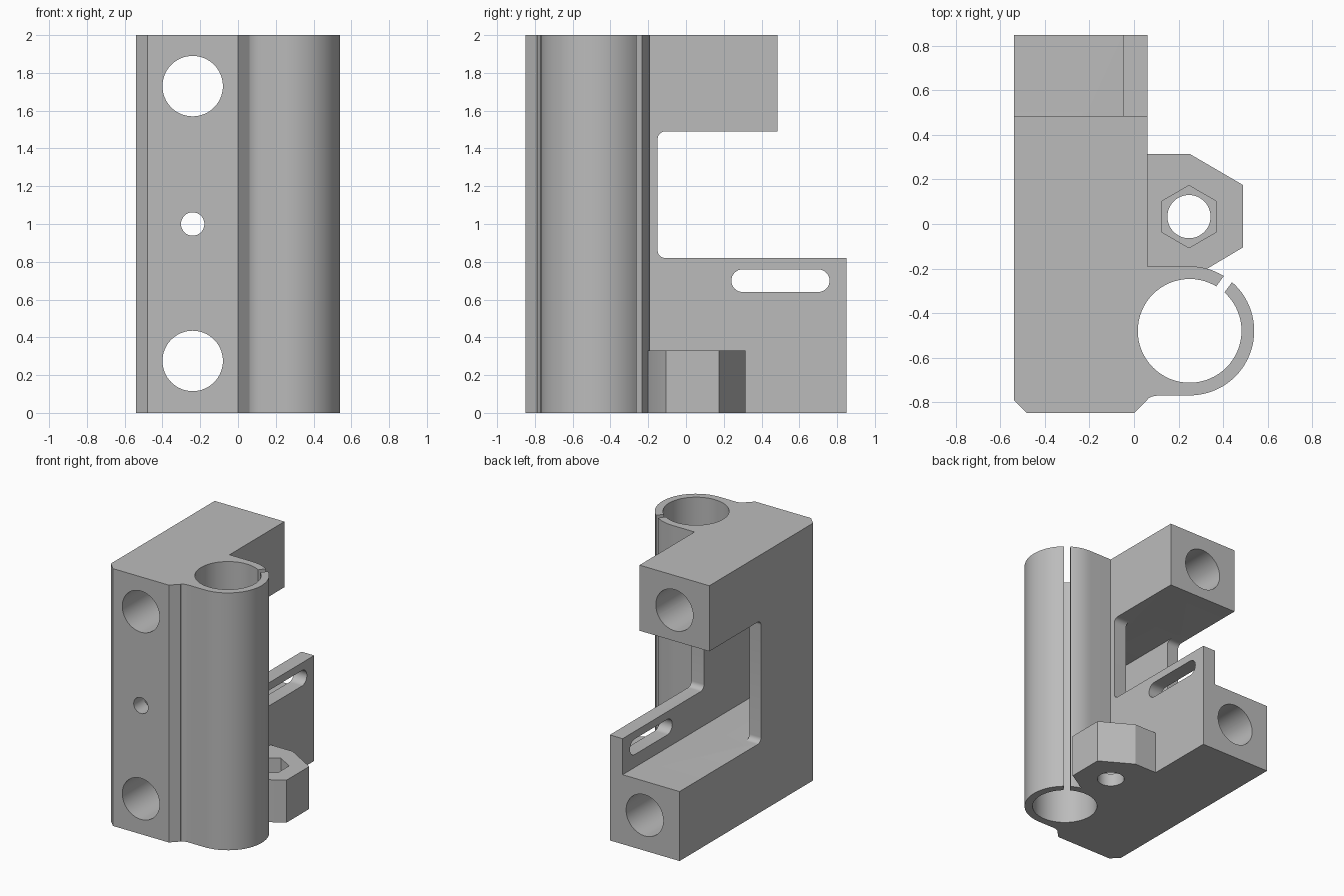
import bpy, bmesh
from math import sin, cos, radians

if "Cube" in bpy.data.objects:
    bpy.data.objects.remove(bpy.data.objects["Cube"], do_unlink=True)

grey = bpy.data.materials.new("plain_grey")
grey.use_nodes = True
grey.diffuse_color = (0.5, 0.5, 0.5, 1)
grey.node_tree.nodes["Principled BSDF"].inputs["Base Color"].default_value = (0.5, 0.5, 0.5, 1)

AXES = {"X": lambda u, v, w: (w, u, v),
        "Y": lambda u, v, w: (u, w, v),
        "Z": lambda u, v, w: (u, v, w)}


def prism(name, pts, lo, hi, axis="Z"):
    """Extrude a closed profile along an axis."""
    bm = bmesh.new()
    place = AXES[axis]
    ends = [[bm.verts.new(place(u, v, w)) for u, v in pts] for w in (lo, hi)]
    bm.faces.new(ends[0])
    bm.faces.new(ends[1])
    for i in range(len(pts)):
        j = (i + 1) % len(pts)
        bm.faces.new((ends[0][i], ends[0][j], ends[1][j], ends[1][i]))
    bmesh.ops.recalc_face_normals(bm, faces=bm.faces)
    mesh = bpy.data.meshes.new(name)
    bm.to_mesh(mesh)
    bm.free()
    mesh.materials.append(grey)
    obj = bpy.data.objects.new(name, mesh)
    bpy.context.collection.objects.link(obj)
    return obj


def arc(cu, cv, r, start, end, steps):
    angles = [radians(start + (end - start) * i / steps) for i in range(steps + 1)]
    return [(cu + r * cos(a), cv + r * sin(a)) for a in angles]


def circle(cu, cv, r, sides=64, turn=0):
    return arc(cu, cv, r, turn, turn + 360, sides)[:-1]


def rect(u0, u1, v0, v1):
    return [(u0, v0), (u1, v0), (u1, v1), (u0, v1)]


def combine(body, other, operation):
    """Apply a boolean and remove the helper."""
    other.hide_render = True
    mod = body.modifiers.new(operation, "BOOLEAN")
    mod.operation = operation
    mod.solver = "EXACT"
    mod.object = other
    bpy.context.view_layer.objects.active = body
    bpy.ops.object.modifier_apply(modifier=mod.name)
    bpy.data.objects.remove(other, do_unlink=True)


def cut(*args):
    combine(body, prism("cutter", *args), "DIFFERENCE")


def window(floor):
    """Side opening, rounded at its inner corners and open above the short arm."""
    r = 0.04
    inner, roof, arm = -0.15, 1.49, 0.485
    return ([(1, floor)] + arc(inner + r, floor + r, r, 270, 180, 8)
            + arc(inner + r, roof - r, r, 180, 90, 8)
            + [(arm, roof), (arm, 2.1), (1, 2.1)])


# Main block with chamfered front edges
body = prism("rod_carriage", [(-0.54, -0.79), (-0.48, -0.85), (0, -0.85),
                              (0.06, -0.79), (0.06, 0.85), (-0.54, 0.85)], 0, 2)

# C-shaped opening, leaving a thin upright plate on the right
cut(window(0.54), -0.7, -0.05, "X")
cut(window(0.82), -0.1, 0.2, "X")

# Deep pocket behind the front wall
cut(rect(-0.44, -0.05, -0.72, 0), 0.54, 1.49)

# Long slot in the thin plate
cut(arc(0.70, 0.70, 0.06, -90, 90, 16) + arc(0.30, 0.70, 0.06, 90, 270, 16), -0.2, 0.2, "X")

# Vertical clamp tube
CX, CY = 0.25, -0.48
clamp = [(0, -0.7), (0.03, -0.81), (0.06, -0.786), (0.08, -0.775), (0.11, -0.77)]
clamp += arc(CX, CY, 0.29, -90, 90, 40) + [(0, -0.19)]
combine(body, prism("rod_clamp", clamp, 0, 2), "UNION")

# Nut holder tab
tab = [(0, -0.21), (0, 0.315), (0.25, 0.315), (0.49, 0.175),
       (0.49, -0.105), (0.33, -0.2), (0.25, -0.21)]
combine(body, prism("nut_tab", tab, 0, 0.33), "UNION")

# Clamp bore and its slit
cut(circle(CX, CY, 0.233), -0.1, 2.1)
a, half = radians(53.5), 0.023
slit = [(CX + d * cos(a) - s * sin(a), CY + d * sin(a) + s * cos(a))
        for d, s in ((0.15, -half), (0.31, -half), (0.31, half), (0.15, half))]
cut(slit, -0.1, 2.1)

# Nut hole with hexagonal trap
cut(circle(0.247, 0.033, 0.097, 48), -0.1, 0.5)
cut(circle(0.247, 0.033, 0.14, 6, 30), 0.1, 0.5)

# Two horizontal rod holes and the small screw hole
for z in (0.275, 1.73):
    cut(circle(-0.24, z, 0.16), -1, 1, "Y")
cut(circle(-0.24, 1.0, 0.062, 32), -1, -0.5, "Y")

# Smooth the round surfaces, keep hard edges
bpy.ops.object.select_all(action="DESELECT")
body.select_set(True)
bpy.context.view_layer.objects.active = body
bpy.ops.object.shade_smooth_by_angle(angle=radians(30))
